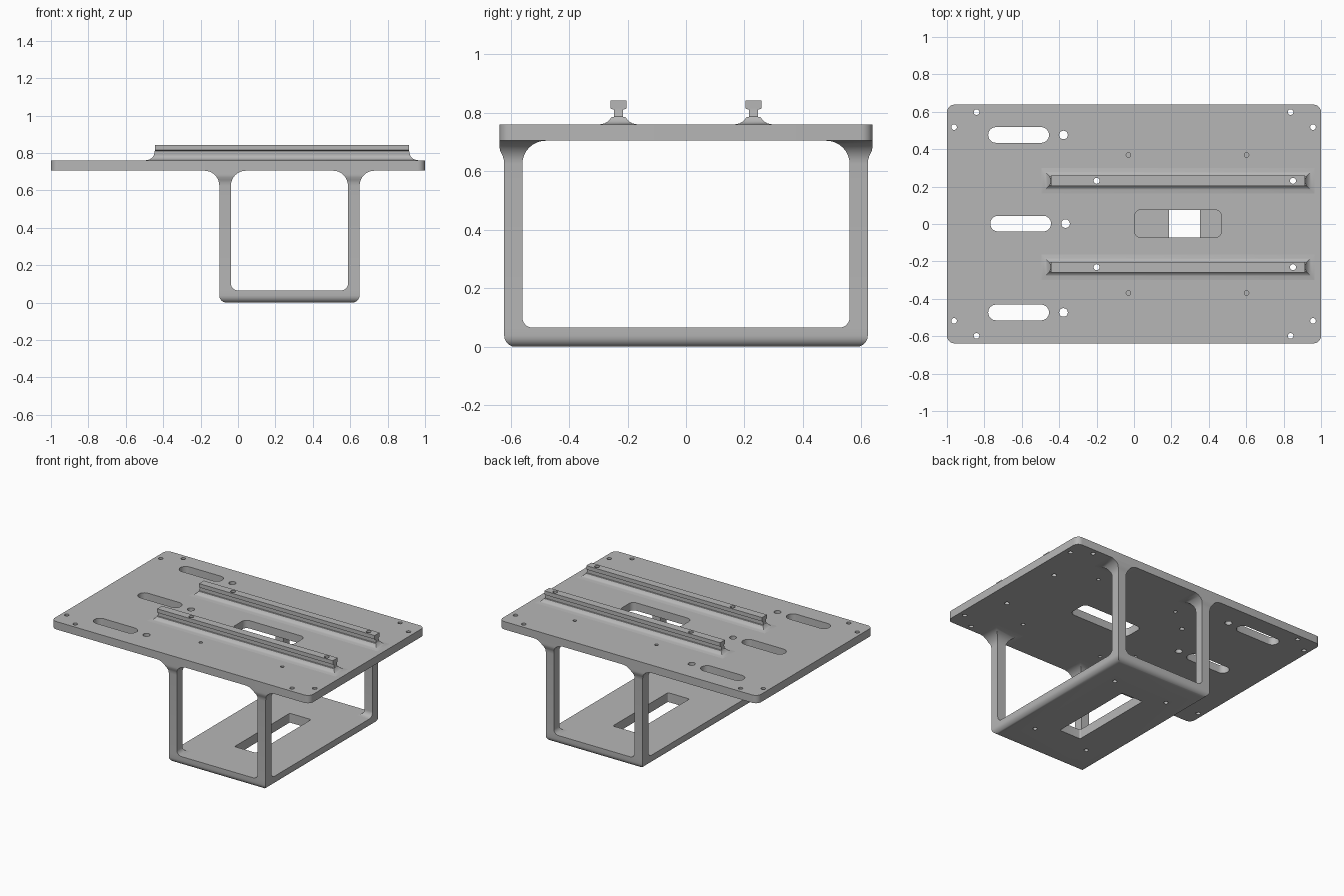
import bpy, bmesh, math

old = bpy.data.objects.get("Cube")
if old:
    bpy.data.objects.remove(old, do_unlink=True)

metal = bpy.data.materials.new("satin_grey")
metal.use_nodes = True
GREY = (0.47, 0.47, 0.47, 1)
metal.diffuse_color = GREY
metal.node_tree.nodes["Principled BSDF"].inputs["Base Color"].default_value = GREY

PLATE_LOW, PLATE_TOP = 0.705, 0.76
TRAY_TOP, TRAY_X = 0.065, 0.275
HALF_Y = 0.638


def rounded_outline(cx, cy, w, h, r, steps=7):
    """Rounded rectangle, a slot or a circle, as 2D points."""
    pts = []
    for k, (sx, sy) in enumerate([(1, 1), (-1, 1), (-1, -1), (1, -1)]):
        for i in range(steps + 1):
            a = math.pi / 2 * (k + i / steps)
            p = (cx + sx * (w / 2 - r) + r * math.cos(a),
                 cy + sy * (h / 2 - r) + r * math.sin(a))
            if not pts or math.dist(p, pts[-1]) > 1e-5:
                pts.append(p)
    if math.dist(pts[0], pts[-1]) < 1e-5:
        pts.pop()
    return pts


def rectangle(x0, x1, y0, y1):
    return [(x0, y0), (x1, y0), (x1, y1), (x0, y1)]


def loft(bm, sections):
    """Closed solid through (outline, height) sections."""
    rings = [[bm.verts.new((x, y, z)) for x, y in pts] for pts, z in sections]
    n = len(rings[0])
    for a, b in zip(rings, rings[1:]):
        for i in range(n):
            j = (i + 1) % n
            bm.faces.new((a[i], a[j], b[j], b[i]))
    bm.faces.new(rings[0][::-1])
    bm.faces.new(rings[-1])


def finish(name, bm):
    bmesh.ops.recalc_face_normals(bm, faces=bm.faces)
    me = bpy.data.meshes.new(name)
    bm.to_mesh(me)
    bm.free()
    ob = bpy.data.objects.new(name, me)
    bpy.context.collection.objects.link(ob)
    me.materials.append(metal)
    return ob


def activate(ob):
    bpy.ops.object.select_all(action='DESELECT')
    ob.select_set(True)
    bpy.context.view_layer.objects.active = ob


def cut(ob, cutter):
    activate(ob)
    mod = ob.modifiers.new("holes", 'BOOLEAN')
    mod.operation, mod.solver, mod.object = 'DIFFERENCE', 'EXACT', cutter
    bpy.ops.object.modifier_apply(modifier=mod.name)


def smooth(ob):
    activate(ob)
    bpy.ops.object.shade_smooth_by_angle(angle=math.radians(30))


def flare(r, h):
    """Sideways reach of a concave fillet at distance h from its base."""
    return r - math.sqrt(max(0, r * r - (r - h) ** 2))


# Cutter for everything that passes through the top plate and rails
bm = bmesh.new()


def hole(cx, cy, w, h, r, z0=0.6, z1=0.95):
    outline = rounded_outline(cx, cy, w, h, r)
    loft(bm, [(outline, z0), (outline, z1)])


def drill(cx, cy, r, z0=0.6, z1=0.95):
    hole(cx, cy, 2 * r, 2 * r, r, z0, z1)


for y, dx in [(0.476, 0), (0.002, 0.011), (-0.473, 0)]:
    hole(-0.617 + dx, y, 0.325, 0.084, 0.0419)
    drill(-0.377 + dx, y, 0.023)
for s in (-1, 1):
    for x in (-0.842, 0.837):
        drill(x, s * 0.598, 0.015)
    for x in (-0.962, 0.957):
        drill(x, s * 0.518, 0.015)
    for x in (-0.03, 0.602):
        drill(x, s * 0.369, 0.012)
    for x in (-0.2, 0.85):
        drill(x, s * 0.231, 0.016)
hole(0.235, 0.002, 0.465, 0.148, 0.035)
plate_cutter = finish("plate_cutter", bm)

# Top plate
bm = bmesh.new()
outline = rounded_outline(0, 0, 2, 2 * HALF_Y, 0.04)
loft(bm, [(outline, PLATE_LOW), (outline, PLATE_TOP)])
plate = finish("top_plate", bm)
cut(plate, plate_cutter)
smooth(plate)

# Two rails with a flared foot, a narrow neck and a wider head
for side, name in [(1, "rear_rail"), (-1, "front_rail")]:
    profile = []
    for i in range(7):
        h = 0.026 * i / 6
        e = flare(0.05, h)
        profile.append((e, 0.018 + e, PLATE_TOP + h))
    profile += [(0.005, 0.016, 0.787), (0, 0.016, 0.811),
                (0, 0.027, 0.815), (0, 0.027, 0.842)]
    bm = bmesh.new()
    loft(bm, [(rectangle(-0.445 - e, 0.915 + e, side * 0.231 - w, side * 0.231 + w), z)
              for e, w, z in profile])
    rail = finish(name, bm)
    cut(rail, plate_cutter)
    smooth(rail)

# Lower tray with rounded bottom edges, long slot and blind screw holes
bm = bmesh.new()
hole(0.27, 0, 0.166, 0.61, 0.008, -0.1, 0.2)
for sx in (-1, 1):
    for sy in (-1, 1):
        drill(TRAY_X + sx * 0.21, sy * 0.39, 0.014, -0.1, 0.04)
tray_cutter = finish("tray_cutter", bm)

bm = bmesh.new()
outline = rectangle(TRAY_X - 0.375, TRAY_X + 0.375, -0.622, 0.622)
loft(bm, [(outline, 0), (outline, TRAY_TOP)])
low = [e for e in bm.edges if all(v.co.z < 0.001 for v in e.verts)]
bmesh.ops.bevel(bm, geom=low, offset=0.038, segments=6, profile=0.5, affect='EDGES')
tray = finish("lower_tray", bm)
cut(tray, tray_cutter)
smooth(tray)

# Four legs, flared into the plate above and filleted into the tray below
STEPS, TOP_R, LOW_R = 8, 0.08, 0.036
levels = []
for i in range(STEPS + 1):
    h = LOW_R * (1 - math.cos(math.pi / 2 * i / STEPS))
    levels.append((TRAY_TOP + h, flare(LOW_R, h), 0))
for i in range(STEPS, -1, -1):
    h = TOP_R * (1 - math.cos(math.pi / 2 * i / STEPS))
    e = flare(TOP_R, h)
    levels.append((PLATE_LOW - h, e, e))

for sx, xname in [(1, "left"), (-1, "right")]:
    for sy, yname in [(1, "rear"), (-1, "front")]:
        bm = bmesh.new()
        loft(bm, [(rectangle(TRAY_X + sx * (0.313 - a), TRAY_X + sx * (0.375 + b),
                             sy * (0.56 - a), sy * min(0.622 + b, HALF_Y)), z)
                  for z, a, b in levels])
        smooth(finish(f"{yname}_{xname}_leg", bm))

for helper in (plate_cutter, tray_cutter):
    bpy.data.objects.remove(helper, do_unlink=True)
